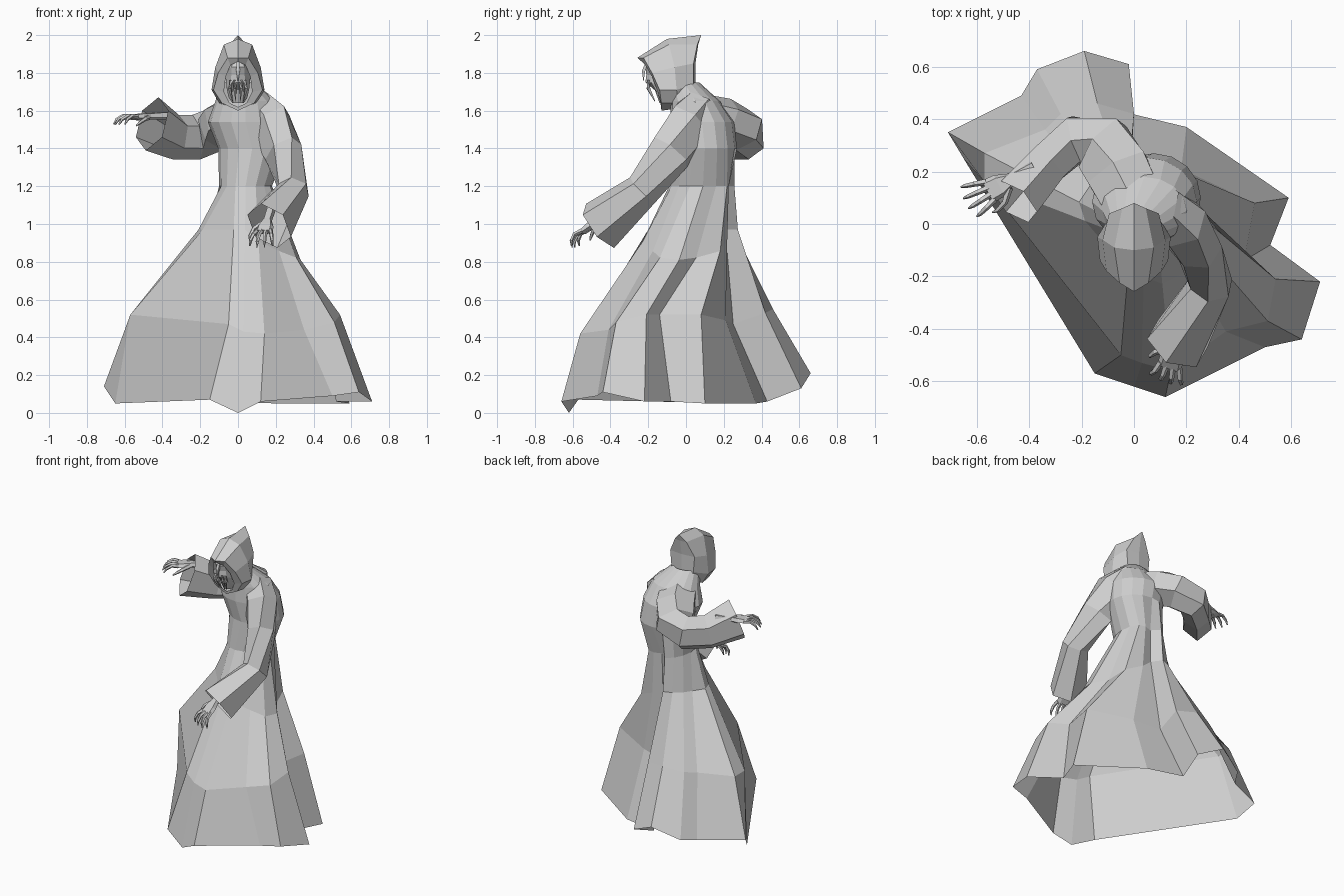
import bpy, bmesh, math
from mathutils import Vector

if "Cube" in bpy.data.objects:
    bpy.data.objects.remove(bpy.data.objects["Cube"], do_unlink=True)

grey = bpy.data.materials.new("pale grey cloth")
grey.use_nodes = True
COLOUR = (0.62, 0.62, 0.62, 1)
grey.diffuse_color = COLOUR
grey.node_tree.nodes["Principled BSDF"].inputs["Base Color"].default_value = COLOUR


def loft(name, rings, closed=True, caps=False, mirror=False):
    """Skin a list of equally long rings of points."""
    bm = bmesh.new()
    rows = [[bm.verts.new(p) for p in ring] for ring in rings]
    n = len(rows[0])
    for a, b in zip(rows, rows[1:]):
        for i in range(n if closed else n - 1):
            j = (i + 1) % n
            bm.faces.new((a[i], a[j], b[j], b[i]))
    if caps:
        bm.faces.new(rows[0])
        bm.faces.new(rows[-1])
    bmesh.ops.remove_doubles(bm, verts=bm.verts, dist=0.0005)
    bmesh.ops.recalc_face_normals(bm, faces=bm.faces)
    mesh = bpy.data.meshes.new(name)
    bm.to_mesh(mesh)
    bm.free()
    mesh.materials.append(grey)
    obj = bpy.data.objects.new(name, mesh)
    bpy.context.collection.objects.link(obj)
    if mirror:
        mod = obj.modifiers.new("mirror", 'MIRROR')
        mod.use_clip = True
    return obj


def tube(name, path, radii, sides=6, caps=False, mirror=False):
    """Tapered faceted tube; each radius is (width, height)."""
    pts = [Vector(p) for p in path]
    rings = []
    for i, p in enumerate(pts):
        d = (pts[min(i + 1, len(pts) - 1)] - pts[max(i - 1, 0)]).normalized()
        side = d.cross(Vector((0, 0, 1))).normalized()
        up = side.cross(d)
        w, h = radii[i]
        turn = [math.tau * (k + 0.5) / sides for k in range(sides)]
        rings.append([p + side * w * math.cos(t) + up * h * math.sin(t) for t in turn])
    return loft(name, rings, caps=caps, mirror=mirror)


# Robe: uneven pleated hem, then knees, hips, waist, chest and neck
hem = [(0, -.62, 0), (.12, -.66, .06), (.5, -.47, .09), (.64, -.44, .11),
       (.71, -.22, .06), (.52, -.08, .06), (.59, .1, .05), (.2, .37, .05),
       (-.05, .43, .06), (-.02, .61, .13), (-.19, .66, .21), (-.37, .59, .14),
       (-.43, .49, .12), (-.71, .35, .14), (-.65, .25, .05), (-.15, -.57, .07)]
knee = [(.03, -.53, .43), (.14, -.56, .42), (.35, -.41, .44), (.51, -.37, .48),
        (.54, -.21, .52), (.42, -.14, .52), (.46, .08, .52), (.18, .21, .49),
        (-.01, .25, .47), (0, .42, .53), (-.14, .46, .55), (-.28, .42, .53),
        (-.34, .36, .52), (-.57, .27, .52), (-.57, .16, .52), (-.05, -.5, .47)]
angles = [math.tau * (i / len(hem) - 0.25) for i in range(len(hem))]


def oval(x, y, z, rx, ry):
    return [Vector((x + rx * math.cos(t), y + ry * math.sin(t), z)) for t in angles]


# The hip crease dips on the left side and stays tight at the back
waist = oval(.04, .09, 1.2, .14, .18)
hips = []
for t, w, k in zip(angles, waist, knee):
    left, back = max(0, math.cos(t)), max(0, math.sin(t))
    p = w.lerp(Vector(k), 0.25 + 0.17 * left - 0.15 * back)
    p.z = 0.97 - 0.16 * left
    hips.append(p)
# A deep fold runs down the back, left of the middle
for ring in (waist, hips):
    ring[7].y -= .03
    ring[8].y -= .06
loft("robe", [hem, knee, hips, waist,
              oval(.075, .1, 1.4, .18, .17), oval(.04, .085, 1.54, .2, .17),
              oval(.04, .05, 1.65, .16, .13), oval(0, -.01, 1.75, .09, .08)])

# Wide sleeves, open at the wrists
tube("left_sleeve",
     [(.09, .07, 1.63), (.165, .02, 1.53), (.24, -.08, 1.38), (.295, -.23, 1.18), (.165, -.455, .99)],
     [(.1, .1), (.11, .145), (.095, .125), (.085, .095), (.125, .145)])
tube("right_sleeve",
     [(0, .08, 1.59), (-.06, .2, 1.55), (-.12, .295, 1.5), (-.22, .325, 1.46), (-.33, .23, 1.46), (-.455, .085, 1.53)],
     [(.13, .1), (.14, .12), (.135, .12), (.1, .12), (.09, .12), (.105, .15)])


# Bony hands with hooked fingers
def hand(name, wrist, forward, across, lift):
    w, f, a, u = (Vector(v) for v in (wrist, forward, across, lift))
    f.normalize(), a.normalize(), u.normalize()

    def at(along, sideways, height):
        return w + f * along + a * sideways + u * height

    palm = []
    for along, wide, thick in ((-.1, .025, .022), (0, .025, .018), (.05, .045, .02), (.1, .048, .014)):
        palm.append([at(along, wide * s, thick * t) for s, t in
                     ((-1, -.4), (-.5, -1), (.5, -1), (1, -.4), (.7, .8), (-.7, .8))])
    loft(name + "_palm", palm, caps=True)
    for k in range(4):
        s = (k - 1.5) * 0.025
        reach = 0.05 - 0.006 * abs(k - 1.5)
        tube(f"{name}_finger_{k + 1}",
             [at(.09, s, 0), at(.09 + reach, s * 1.35, .008),
              at(.09 + reach * 1.8, s * 1.6, -.01), at(.09 + reach * 2.2, s * 1.7, -.035)],
             [(.013, .013), (.011, .011), (.009, .009), (.004, .004)], sides=5, caps=True)
    tube(name + "_thumb",
         [at(.02, .025, -.005), at(.06, .065, -.012), at(.1, .08, -.03), at(.12, .078, -.045)],
         [(.015, .015), (.012, .012), (.009, .009), (.004, .004)], sides=5, caps=True)


hand("left_hand", (.155, -.47, 1.02), (-.17, -.65, -.52), (-.9, .3, 0), (-.1, -.6, .7))
hand("right_hand", (-.47, .17, 1.57), (-.88, -.47, -.04), (.47, -.88, 0), (0, 0, 1))

# Pointed hood: half rings from rim to back, running crown to throat
loft("hood", [
    [(0, -.235, 1.86), (.04, -.215, 1.84), (.065, -.18, 1.78), (.075, -.15, 1.7), (.045, -.135, 1.64), (0, -.13, 1.62)],
    [(0, -.258, 1.88), (.055, -.225, 1.88), (.105, -.18, 1.8), (.13, -.14, 1.71), (.085, -.13, 1.64), (0, -.13, 1.6)],
    [(0, -.1, 1.98), (.075, -.09, 1.95), (.12, -.06, 1.83), (.14, -.05, 1.71), (.1, -.04, 1.64), (0, -.06, 1.61)],
    [(0, .08, 2), (.045, .06, 1.95), (.095, .04, 1.85), (.085, .04, 1.74), (.07, .05, 1.69), (0, .06, 1.68)],
    [(0, .08, 2), (0, .065, 1.95), (0, .05, 1.85), (0, .05, 1.74), (0, .06, 1.69), (0, .06, 1.68)],
], closed=False, mirror=True)

# Gaunt narrow face set inside the hood
loft("face", [
    [(0, -.19, 1.87), (.025, -.185, 1.87), (.05, -.14, 1.86)],
    [(0, -.215, 1.83), (.035, -.2, 1.83), (.065, -.14, 1.81)],
    [(0, -.21, 1.79), (.035, -.185, 1.79), (.065, -.13, 1.77)],
    [(0, -.215, 1.75), (.04, -.185, 1.75), (.06, -.12, 1.72)],
    [(0, -.165, 1.71), (.03, -.155, 1.7), (.05, -.11, 1.67)],
    [(0, -.14, 1.64), (.02, -.13, 1.64), (.03, -.11, 1.64)],
], closed=False, mirror=True)
tube("nose_ridge", [(0, -.205, 1.86), (0, -.225, 1.81), (0, -.225, 1.75)],
     [(.01, .01), (.014, .012), (.01, .008)], sides=4, caps=True)
for name, x in (("inner_fangs", .014), ("outer_fangs", .036)):
    tube(name, [(x, -.195, 1.76), (x * 1.2, -.2, 1.72), (x * .8, -.165, 1.65)],
         [(.009, .012), (.01, .012), (.002, .002)], sides=4, caps=True, mirror=True)
